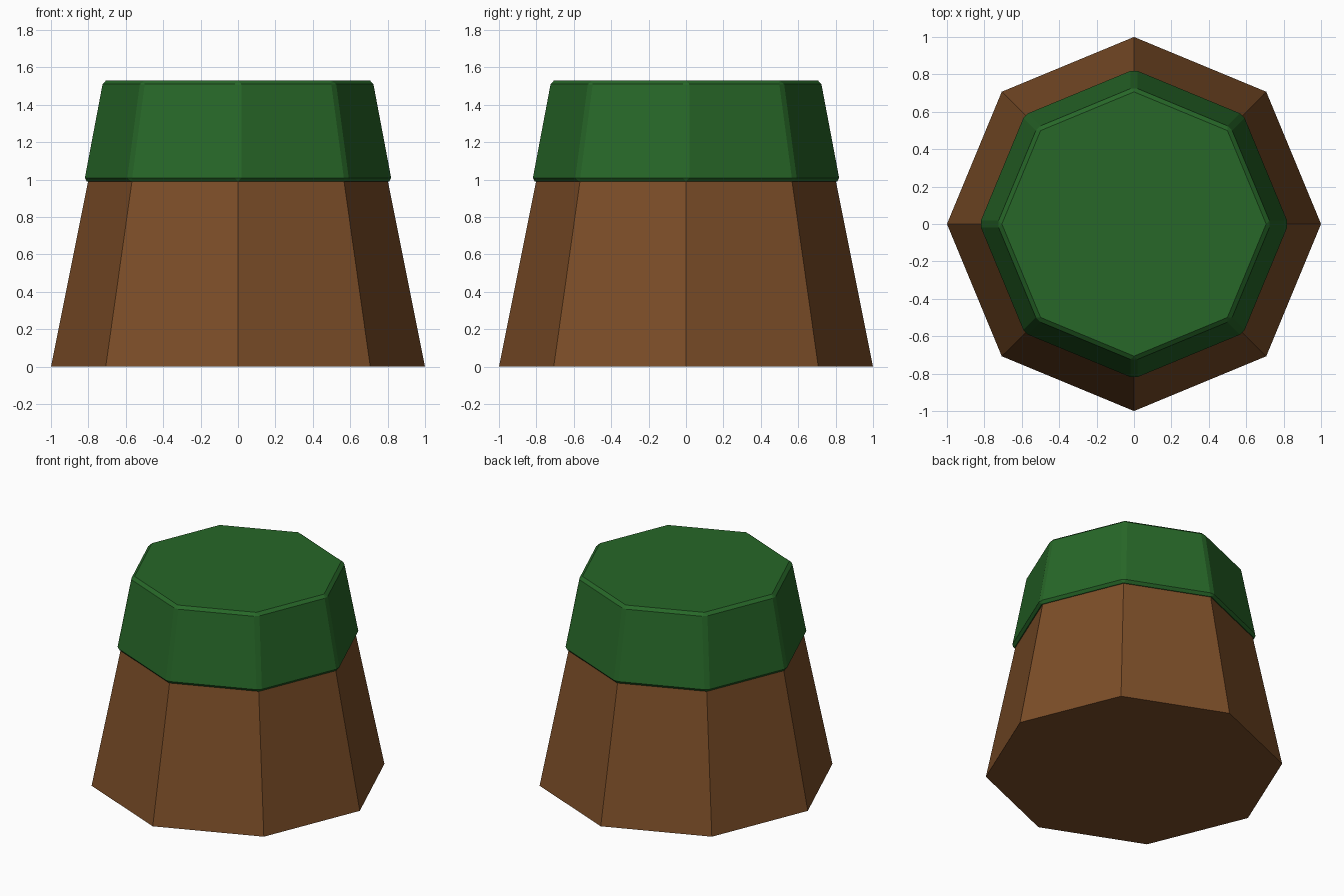
import bpy

if "Cube" in bpy.data.objects:
    bpy.data.objects.remove(bpy.data.objects["Cube"])


def material(name, rgb):
    mat = bpy.data.materials.new(name)
    mat.diffuse_color = (*rgb, 1.0)
    mat.use_nodes = True
    mat.node_tree.nodes["Principled BSDF"].inputs["Base Color"].default_value = mat.diffuse_color
    return mat


def frustum(name, r_bottom, r_top, z_bottom, z_top, mat):
    """Eight-sided tapered block with a corner on each axis."""
    bpy.ops.mesh.primitive_cone_add(
        vertices=8, radius1=r_bottom, radius2=r_top, depth=z_top - z_bottom,
        end_fill_type='NGON', location=(0, 0, (z_bottom + z_top) / 2))
    obj = bpy.context.object
    obj.name = name
    obj.data.materials.append(mat)
    return obj


brown = material("earth brown", (0.20, 0.075, 0.021))
green = material("grass green", (0.02, 0.135, 0.021))

# Earth body, running up inside the cap
frustum("earth_body", 1.0, 0.70, 0.0, 1.5, brown)

# Grass cap with chamfered edges, slightly overhanging the body
cap = frustum("grass_cap", 0.83, 0.728, 0.99, 1.53, green)
bevel = cap.modifiers.new("chamfer", 'BEVEL')
bevel.width = 0.02
bevel.segments = 1
bevel.limit_method = 'NONE'
